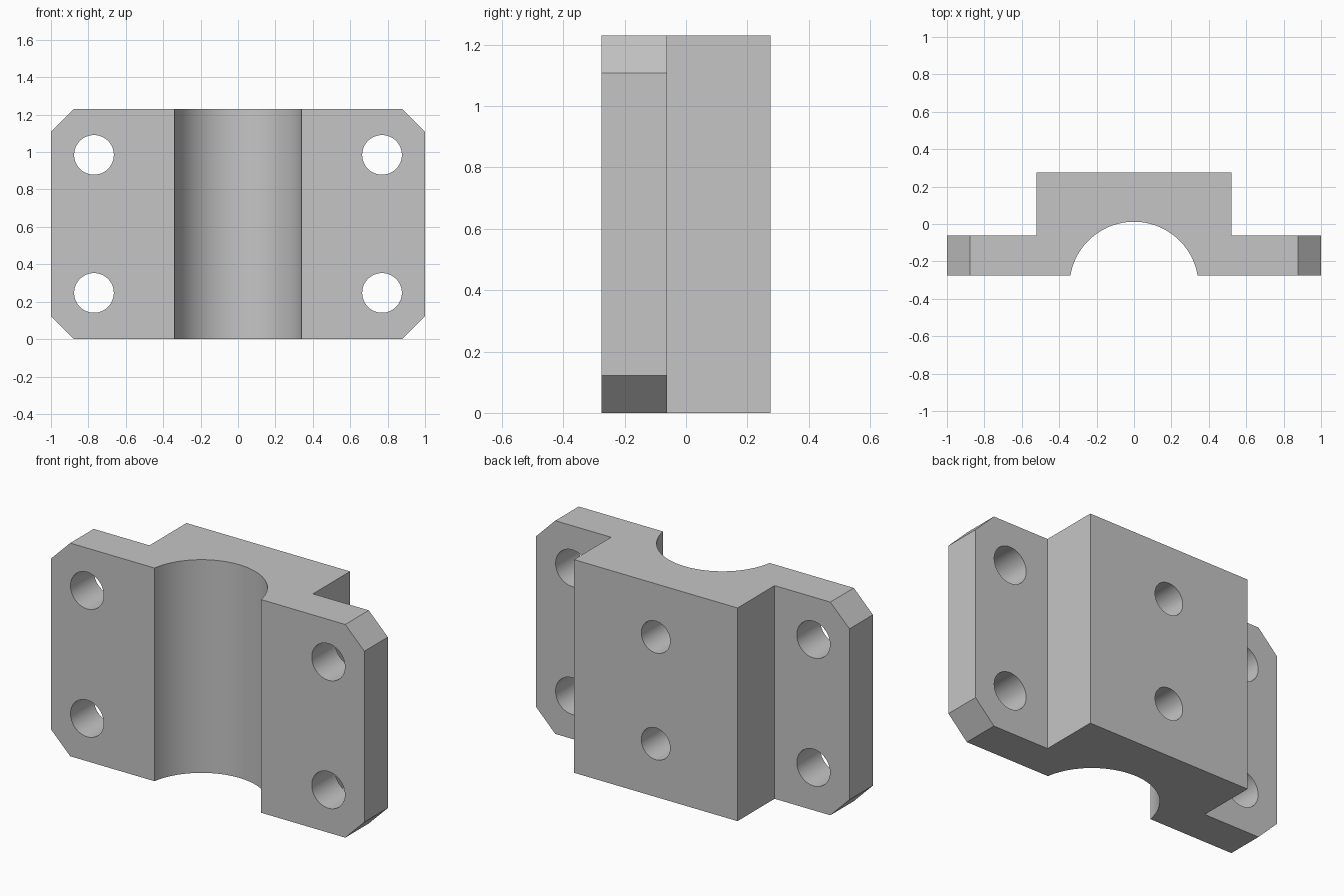
import bpy
import bmesh
import math
from mathutils import Matrix, Vector

cube = bpy.data.objects.get("Cube")
if cube:
    bpy.data.objects.remove(cube, do_unlink=True)

HEIGHT = 1.23
FRONT, STEP, BACK = -0.276, -0.062, 0.276
BLOCK_HALF = 0.522
CHANNEL_HALF, CHANNEL_TOP = 0.34, 0.012
CHAMFER = 0.122

steel = bpy.data.materials.new("grey_metal")
grey = (0.56, 0.56, 0.56, 1)
steel.diffuse_color = grey
steel.use_nodes = True
steel.node_tree.nodes["Principled BSDF"].inputs["Base Color"].default_value = grey


def new_object(name, bm):
    bmesh.ops.recalc_face_normals(bm, faces=bm.faces[:])
    mesh = bpy.data.meshes.new(name)
    bm.to_mesh(mesh)
    bm.free()
    mesh.materials.append(steel)
    obj = bpy.data.objects.new(name, mesh)
    bpy.context.collection.objects.link(obj)
    return obj


def hole_cutter(name, x, z, radius, y0, y1):
    """Cylinder along y between y0 and y1."""
    bm = bmesh.new()
    place = Matrix.Translation((x, (y0 + y1) / 2, z)) @ Matrix.Rotation(math.pi / 2, 4, "X")
    bmesh.ops.create_cone(bm, cap_ends=True, segments=64, radius1=radius,
                          radius2=radius, depth=y1 - y0, matrix=place)
    cutter = new_object(name, bm)
    cutter.hide_render = True
    return cutter


# Clamp body: flanged outline with a round channel, extruded upward
sagitta = CHANNEL_TOP - FRONT
radius = (CHANNEL_HALF ** 2 + sagitta ** 2) / (2 * sagitta)
centre_y = CHANNEL_TOP - radius
sweep = math.asin(min(1, CHANNEL_HALF / radius))
steps = 48
arc = []
for i in range(steps + 1):
    a = sweep * (2 * i / steps - 1)
    arc.append((radius * math.sin(a), centre_y + radius * math.cos(a)))
outline = arc + [(1, FRONT), (1, STEP), (BLOCK_HALF, STEP), (BLOCK_HALF, BACK),
                 (-BLOCK_HALF, BACK), (-BLOCK_HALF, STEP), (-1, STEP), (-1, FRONT)]

bm = bmesh.new()
base = bm.faces.new([bm.verts.new((x, y, 0)) for x, y in outline])
top = bmesh.ops.extrude_face_region(bm, geom=[base])["geom"]
bmesh.ops.translate(bm, vec=Vector((0, 0, HEIGHT)),
                    verts=[v for v in top if isinstance(v, bmesh.types.BMVert)])
bmesh.ops.recalc_face_normals(bm, faces=bm.faces[:])

# Chamfered flange corners
corners = [e for e in bm.edges
           if all(abs(v.co.x) > 0.99 for v in e.verts)
           and abs(e.verts[0].co.z - e.verts[1].co.z) < 0.01]
bmesh.ops.bevel(bm, geom=corners, offset=CHAMFER, offset_type="OFFSET",
                segments=1, affect="EDGES")
body = new_object("clamp_body", bm)

# Bolt holes through the flanges, blind holes in the back
cutters = [hole_cutter("bolt_hole_cutter", x, z, 0.106, FRONT - 0.1, STEP + 0.1)
           for x in (-0.77, 0.77) for z in (0.247, 0.985)]
cutters += [hole_cutter("back_hole_cutter", 0, z, 0.092, BACK - 0.23, BACK + 0.1)
            for z in (0.307, 0.923)]

bpy.ops.object.select_all(action="DESELECT")
bpy.context.view_layer.objects.active = body
body.select_set(True)
for cutter in cutters:
    cut = body.modifiers.new("hole", "BOOLEAN")
    cut.operation = "DIFFERENCE"
    cut.solver = "EXACT"
    cut.object = cutter
    bpy.ops.object.modifier_apply(modifier=cut.name)
    bpy.data.objects.remove(cutter, do_unlink=True)

bpy.ops.object.shade_smooth_by_angle(angle=math.radians(30))
